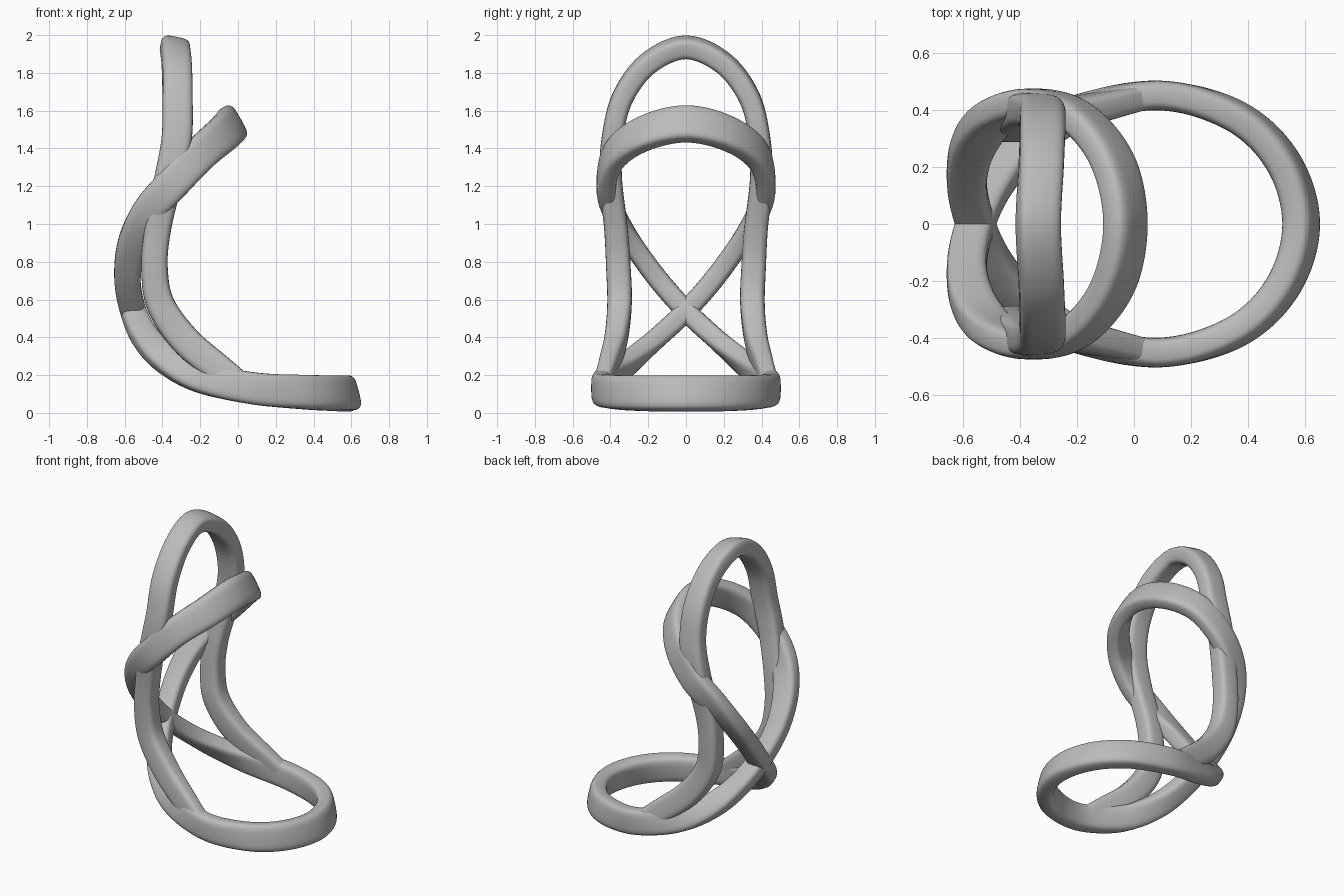
import bpy, bmesh, math
from mathutils import Vector

if "Cube" in bpy.data.objects:
    bpy.data.objects.remove(bpy.data.objects["Cube"], do_unlink=True)

grey = bpy.data.materials.new("plain_grey")
grey.use_nodes = True
COLOUR = (0.5, 0.5, 0.5, 1)
grey.diffuse_color = COLOUR
grey.node_tree.nodes["Principled BSDF"].inputs["Base Color"].default_value = COLOUR

SIDES, STEPS = 28, 14


def station(pos, thin_dir, half_width, half_thick):
    return Vector(pos), Vector(thin_dir).normalized(), half_width, half_thick


def mirrored(stations):
    """Same stations on the other side of y = 0, in reverse order."""
    flip = Vector((1, -1, 1))
    return [(p * flip, n * flip, w, t) for p, n, w, t in reversed(stations)]


def spline(a, b, c, d, t):
    return 0.5 * (2 * b + (c - a) * t + (2 * a - 5 * b + 4 * c - d) * t * t
                  + (3 * b - a - 3 * c + d) * t ** 3)


def sweep(name, stations, closed):
    """Sweep a rounded flat band through the stations."""
    # keep the thin direction from flipping along the path
    fixed = [stations[0]]
    for p, n, w, t in stations[1:]:
        fixed.append((p, n if n.dot(fixed[-1][1]) >= 0 else -n, w, t))
    count = len(fixed)
    get = (lambda i: fixed[i % count]) if closed else (lambda i: fixed[max(0, min(count - 1, i))])
    samples = []
    for i in range(count if closed else count - 1):
        quad = [get(i + k) for k in (-1, 0, 1, 2)]
        for s in range(STEPS):
            samples.append([spline(*[q[k] for q in quad], s / STEPS) for k in range(4)])
    if not closed:
        samples.append(list(fixed[-1]))

    bm = bmesh.new()
    rings = []
    total = len(samples)
    for i, (p, n, w, t) in enumerate(samples):
        before = samples[i - 1] if closed or i else samples[0]
        after = samples[(i + 1) % total] if closed else samples[min(i + 1, total - 1)]
        tangent = (after[0] - before[0]).normalized()
        thin = (n - tangent * n.dot(tangent)).normalized()
        wide = tangent.cross(thin)
        ring = []
        for k in range(SIDES):
            a = 2 * math.pi * k / SIDES
            c, s = math.cos(a), math.sin(a)
            u = math.copysign(abs(c) ** 0.55, c) * w
            v = math.copysign(abs(s) ** 0.55, s) * t
            ring.append(bm.verts.new(p + wide * u + thin * v))
        rings.append(ring)
    for i in range(total if closed else total - 1):
        r, q = rings[i], rings[(i + 1) % total]
        for k in range(SIDES):
            j = (k + 1) % SIDES
            bm.faces.new((r[k], r[j], q[j], q[k]))
    if not closed:
        bm.faces.new(rings[0])
        bm.faces.new(rings[-1])
    bmesh.ops.recalc_face_normals(bm, faces=bm.faces)
    mesh = bpy.data.meshes.new(name)
    bm.to_mesh(mesh)
    bm.free()
    mesh.materials.append(grey)
    obj = bpy.data.objects.new(name, mesh)
    bpy.context.collection.objects.link(obj)
    bpy.ops.object.select_all(action='DESELECT')
    obj.select_set(True)
    bpy.context.view_layer.objects.active = obj
    bpy.ops.object.shade_smooth_by_angle(angle=math.radians(50))
    return obj


# Figure-eight band: upper hoop crossing at the back into the base ring
hoop_top = station((-0.03, 0, 1.53), (0.87, 0, 0.49), 0.1, 0.052)
hoop_side = [
    station((-0.075, 0.22, 1.48), (0.6, 0.7, 0.35), 0.098, 0.052),
    station((-0.2, 0.375, 1.37), (0.3, 0.95, 0.15), 0.093, 0.052),
    station((-0.35, 0.422, 1.21), (0, 1, 0), 0.09, 0.052),
    station((-0.48, 0.38, 1.06), (-0.1, 0.97, -0.2), 0.085, 0.053),
    station((-0.56, 0.28, 0.89), (0, 0.85, -0.5), 0.078, 0.054),
    station((-0.585, 0.15, 0.71), (0, 0.75, -0.65), 0.07, 0.055),
]
crossing = station((-0.555, 0, 0.54), (0, 0.7, -0.7), 0.067, 0.055)
base_side = [
    station((-0.49, 0.15, 0.40), (0, 0.7, 0.7), 0.072, 0.055),
    station((-0.38, 0.28, 0.285), (-0.1, 0.85, 0.5), 0.078, 0.054),
    station((-0.2, 0.39, 0.19), (-0.1, 0.97, 0.2), 0.082, 0.053),
    station((0.08, 0.45, 0.13), (0, 1, 0), 0.085, 0.052),
    station((0.35, 0.38, 0.11), (0.55, 0.85, 0.12), 0.09, 0.054),
    station((0.52, 0.22, 0.104), (0.85, 0.5, 0.2), 0.093, 0.055),
]
base_front = station((0.585, 0, 0.102), (0.97, 0, 0.25), 0.094, 0.056)
far_crossing = mirrored([crossing])[0]
sweep("figure_eight_band",
      [hoop_top] + hoop_side + [crossing] + mirrored(base_side[::-1]) + [base_front]
      + base_side[::-1] + [far_crossing] + mirrored(hoop_side), True)

# Tall arch whose legs run down into the base ring
leg = [
    station((0.03, 0.445, 0.145), (0, 1, 0), 0.06, 0.045),
    station((-0.1, 0.415, 0.235), (0, 1, 0), 0.075, 0.05),
    station((-0.28, 0.372, 0.385), (0, 1, 0), 0.08, 0.06),
    station((-0.41, 0.352, 0.575), (0, 1, 0), 0.075, 0.065),
    station((-0.442, 0.358, 0.77), (0, 1, 0), 0.07, 0.065),
    station((-0.425, 0.37, 0.97), (0, 1, 0), 0.07, 0.063),
    station((-0.37, 0.398, 1.23), (0, 1, 0), 0.075, 0.06),
    station((-0.325, 0.39, 1.45), (0, 0.98, 0.15), 0.08, 0.057),
    station((-0.32, 0.335, 1.67), (0.05, 0.9, 0.4), 0.08, 0.057),
    station((-0.325, 0.2, 1.85), (0.15, 0.6, 0.75), 0.078, 0.057),
]
arch_top = station((-0.335, 0, 1.935), (0.2, 0, 0.97), 0.077, 0.057)
sweep("back_arch", leg + [arch_top] + mirrored(leg), False)
